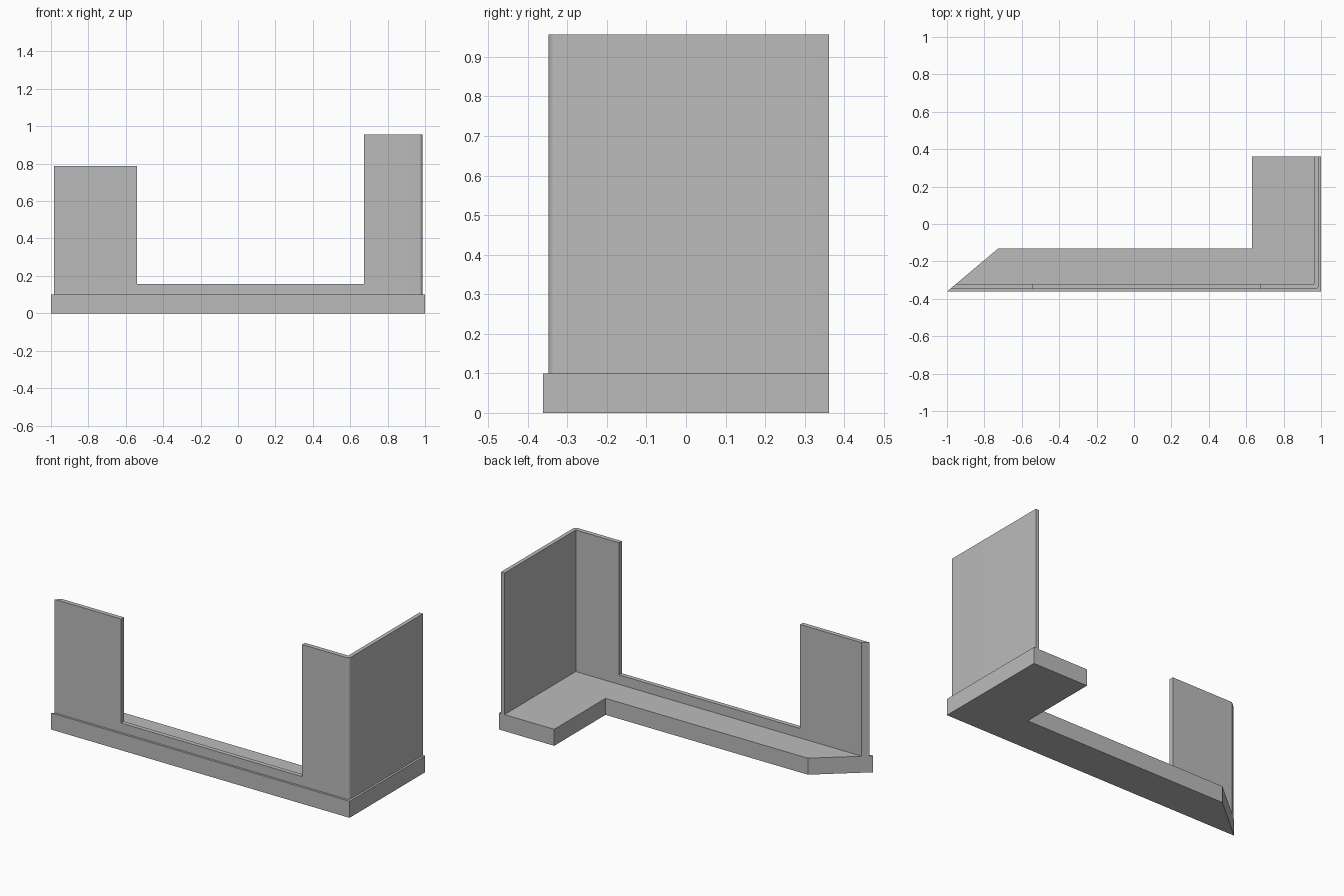
import bpy
import bmesh
from math import sin, cos, pi
from mathutils import Vector

default = bpy.data.objects.get("Cube")
if default:
    bpy.data.objects.remove(default, do_unlink=True)

grey = bpy.data.materials.new("matte grey")
grey.use_nodes = True
colour = (0.5, 0.5, 0.5, 1)
grey.diffuse_color = colour
grey.node_tree.nodes["Principled BSDF"].inputs["Base Color"].default_value = colour


def extrude_outline(name, points, direction):
    """Make a solid by extruding a closed 3D outline."""
    bm = bmesh.new()
    face = bm.faces.new([bm.verts.new(p) for p in points])
    top = bmesh.ops.extrude_face_region(bm, geom=[face], use_keep_orig=True)["geom"]
    verts = [g for g in top if isinstance(g, bmesh.types.BMVert)]
    bmesh.ops.translate(bm, verts=verts, vec=Vector(direction))
    bmesh.ops.recalc_face_normals(bm, faces=bm.faces)
    mesh = bpy.data.meshes.new(name)
    bm.to_mesh(mesh)
    bm.free()
    mesh.materials.append(grey)
    obj = bpy.data.objects.new(name, mesh)
    bpy.context.collection.objects.link(obj)
    return obj


# Base slab: long strip, mitred on its right end, with a return on its left
back, base_height = 0.361, 0.1
base = [(-1, -back), (1, -back), (1, back), (0.63, back), (0.63, -0.13), (-0.725, -0.13)]
extrude_outline("base_slab", [(x, y, 0) for x, y in base], (0, 0, base_height))

# Thin wall plan: follows the mitre and has a rounded outer corner
outer_x, outer_y, radius, wall_top = 0.987, -0.348, 0.02, 0.957
inner_x, inner_y = 0.963, -0.321
steps = 8
corner = [(outer_x - radius + radius * sin(a), outer_y + radius - radius * cos(a))
          for a in (i * pi / 2 / steps for i in range(steps + 1))]
plan = [(-0.984, outer_y), *corner, (outer_x, back), (inner_x, back),
        (inner_x, inner_y), (-0.952, inner_y)]
wall = extrude_outline("upright_wall", [(x, y, base_height) for x, y in plan],
                       (0, 0, wall_top - base_height))

# Cut the central opening and lower the right panel with one stepped cutter
step = [(-1.2, 0.787), (-0.54, 0.787), (-0.54, 0.157), (0.673, 0.157), (0.673, 1.2), (-1.2, 1.2)]
cutter = extrude_outline("opening_cutter", [(x, -0.5, z) for x, z in step], (0, 0.4, 0))
cutter.hide_render = True
cut = wall.modifiers.new("opening", "BOOLEAN")
cut.operation = "DIFFERENCE"
cut.solver = "EXACT"
cut.object = cutter

# Apply the cut, then smooth only the rounded corner
bpy.ops.object.select_all(action="DESELECT")
bpy.context.view_layer.objects.active = wall
wall.select_set(True)
bpy.ops.object.modifier_apply(modifier=cut.name)
bpy.data.objects.remove(cutter, do_unlink=True)
bpy.ops.object.shade_smooth_by_angle(angle=pi / 6)
